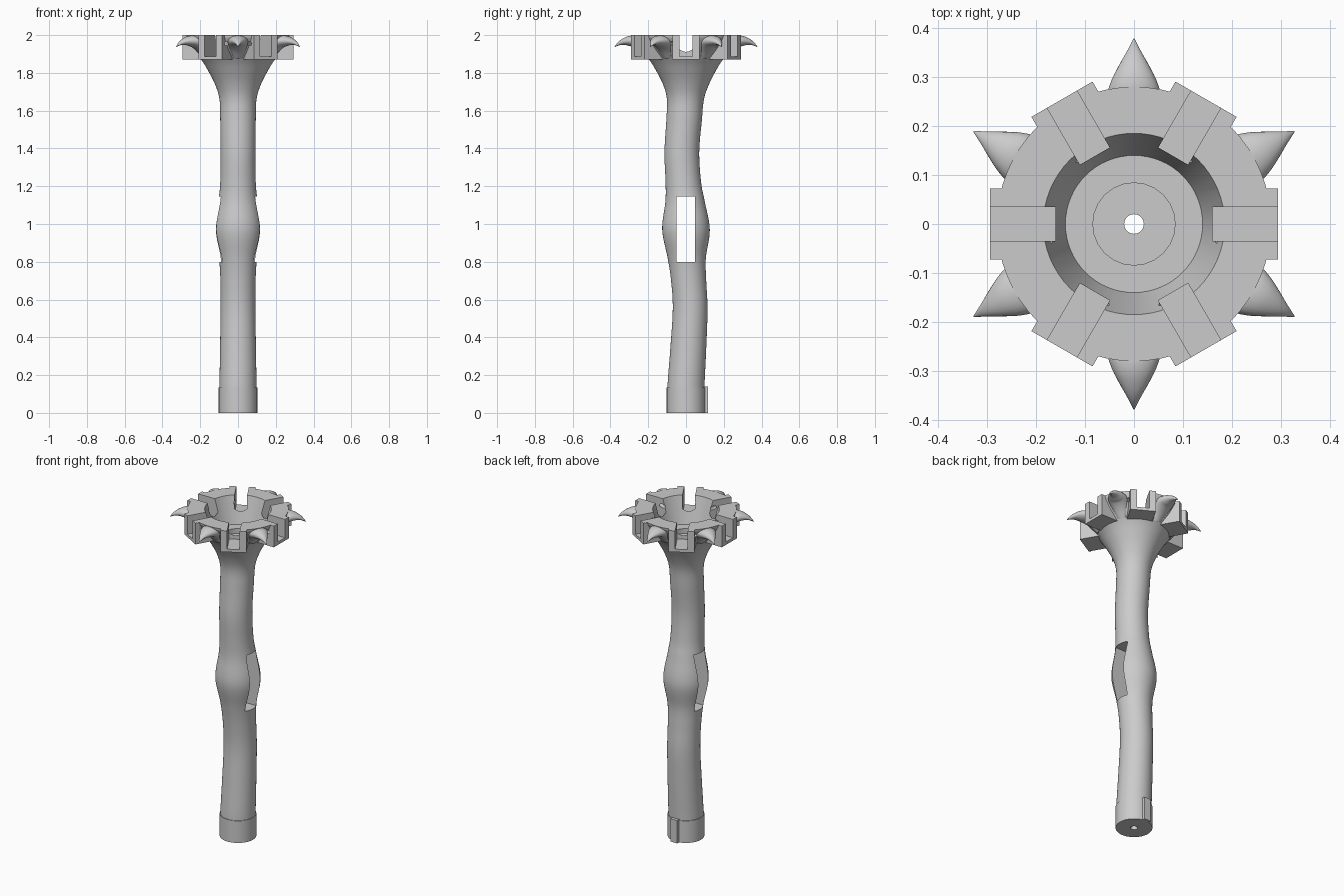
import bpy, bmesh, math
from mathutils import Matrix, Vector

if "Cube" in bpy.data.objects:
    bpy.data.objects.remove(bpy.data.objects["Cube"])

grey = bpy.data.materials.new("light_grey")
grey.use_nodes = True
GREY = (0.6, 0.6, 0.6, 1)
grey.diffuse_color = GREY
grey.node_tree.nodes["Principled BSDF"].inputs["Base Color"].default_value = GREY


def make(name, bm):
    bmesh.ops.recalc_face_normals(bm, faces=bm.faces)
    mesh = bpy.data.meshes.new(name)
    bm.to_mesh(mesh)
    bm.free()
    mesh.materials.append(grey)
    ob = bpy.data.objects.new(name, mesh)
    bpy.context.collection.objects.link(ob)
    return ob


def loft(name, rings):
    """Skin a list of point rings and cap both ends."""
    bm = bmesh.new()
    loops = [[bm.verts.new(p) for p in ring] for ring in rings]
    n = len(loops[0])
    for a, b in zip(loops, loops[1:]):
        for i in range(n):
            j = (i + 1) % n
            bm.faces.new((a[i], a[j], b[j], b[i]))
    bm.faces.new(loops[0][::-1])
    bm.faces.new(loops[-1])
    return make(name, bm)


def circle(z, y, r, n=64):
    return [(r * math.cos(t), y + r * math.sin(t), z)
            for t in (math.tau * i / n for i in range(n))]


def spline(keys, steps):
    """Catmull-Rom through tuples of numbers."""
    k = [Vector(p) for p in keys]
    k = [2 * k[0] - k[1]] + k + [2 * k[-1] - k[-2]]
    out = []
    for a, b, c, d in zip(k, k[1:], k[2:], k[3:]):
        for s in range(steps):
            t = s / steps
            out.append(0.5 * (2 * b + (c - a) * t + (2 * a - 5 * b + 4 * c - d) * t ** 2
                              + (3 * b - a - 3 * c + d) * t ** 3))
    return out + [k[-2]]


def box(name, lo, hi, turn=0):
    bm = bmesh.new()
    lo, hi = Vector(lo), Vector(hi)
    bmesh.ops.create_cube(bm, size=1)
    for v in bm.verts:
        v.co = Vector([(lo[i] + hi[i]) / 2 + v.co[i] * (hi[i] - lo[i]) for i in range(3)])
    bm.transform(Matrix.Rotation(turn, 4, "Z"))
    return make(name, bm)


def rod(name, start, end, r, turn=0):
    bm = bmesh.new()
    a, b = Vector(start), Vector(end)
    bmesh.ops.create_cone(bm, cap_ends=True, segments=24, radius1=r, radius2=r, depth=(b - a).length)
    rot = (b - a).to_track_quat("Z", "Y").to_matrix().to_4x4()
    bm.transform(Matrix.Rotation(turn, 4, "Z") @ Matrix.Translation((a + b) / 2) @ rot)
    return make(name, bm)


def combine(target, tool, operation):
    mod = target.modifiers.new("cut", "BOOLEAN")
    mod.operation, mod.solver, mod.object = operation, "EXACT", tool
    bpy.context.view_layer.objects.active = target
    bpy.ops.object.modifier_apply(modifier=mod.name)
    bpy.data.objects.remove(tool)


# Wavy stem with a mid swelling and a flared cup: height, y offset, radius
stem_keys = [(0, 0, .098), (.14, 0, .098), (.34, .012, .095), (.55, .022, .092),
             (.7, .014, .093), (.82, .004, .101), (.97, 0, .126), (1.12, -.005, .104),
             (1.22, -.014, .094), (1.38, -.022, .092), (1.55, -.01, .094),
             (1.66, -.003, .098), (1.74, 0, .122), (1.82, 0, .163), (1.87, 0, .195),
             (1.93, 0, .243), (1.98, 0, .274), (2, 0, .28)]
stem = loft("stem", [circle(*p) for p in spline(stem_keys, 6)])

# Base collar and its key rib
combine(stem, loft("base_collar", [circle(0, 0, .102), circle(.135, 0, .102)]), "UNION")
combine(stem, box("base_rib", (-.022, .06, 0), (.022, .117, .14)), "UNION")

# Six crown blocks
SIXTHS = [math.tau * i / 6 for i in range(6)]
for a in SIXTHS:
    combine(stem, box("crown_block", (.17, -.072, 1.87), (.294, .072, 2), a), "UNION")

# Bowl, counterbore and centre bore
combine(stem, loft("bowl", [circle(1.84, 0, .14), circle(2, 0, .185), circle(2.1, 0, .185)]), "DIFFERENCE")
combine(stem, rod("counterbore", (0, 0, 1.81), (0, 0, 1.9), .084), "DIFFERENCE")
combine(stem, rod("bore", (0, 0, -.1), (0, 0, 2.1), .02), "DIFFERENCE")

# Radial slots in the blocks and small holes either side of each claw
for a in SIXTHS:
    combine(stem, box("slot", (.16, -.035, 1.888), (.4, .035, 2.1), a), "DIFFERENCE")
    for s in (-1, 1):
        combine(stem, rod("side_hole", (.15, s * .061, 1.955), (.4, s * .061, 1.955), .011,
                          a + math.pi / 6), "DIFFERENCE")

# Through window and the pin holes across it
combine(stem, box("window", (-.3, -.05, .8), (.3, .047, 1.145)), "DIFFERENCE")
for s in (-1, 1):
    combine(stem, rod("pin_hole", (s * .062, -.3, .97), (s * .062, .3, .97), .015), "DIFFERENCE")


# Hooked claws: reach, height, half width, half thickness
claw_keys = [(.19, 1.885, .03, .02), (.225, 1.93, .045, .025), (.262, 1.963, .054, .03),
             (.293, 1.969, .046, .028), (.325, 1.966, .03, .019), (.353, 1.956, .014, .01),
             (.378, 1.938, .001, .001)]


def claw_ring(p, tangent, n=20):
    up = Vector((-tangent.y, 0, tangent.x))
    ring = []
    for i in range(n):
        t = math.tau * i / n
        q = Vector((p[0], p[2] * math.cos(t), p[1])) + up * p[3] * math.sin(t)
        q.z = min(q.z, 2)
        ring.append(q)
    return ring


path = spline(claw_keys, 5)
slopes = [Vector((b[0] - a[0], b[1] - a[1])).normalized()
          for a, b in zip(path[:1] + path[:-1], path[1:] + path[-1:])]
rings = [claw_ring(p, t) for p, t in zip(path, slopes)]
parts = [stem]
for i, a in enumerate(SIXTHS):
    turn = Matrix.Rotation(a + math.pi / 6, 3, "Z")
    parts.append(loft(f"claw_{i + 1}", [[turn @ q for q in r] for r in rings]))

bpy.ops.object.select_all(action="DESELECT")
for ob in parts:
    ob.select_set(True)
bpy.context.view_layer.objects.active = stem
bpy.ops.object.shade_smooth_by_angle(angle=math.radians(35))
